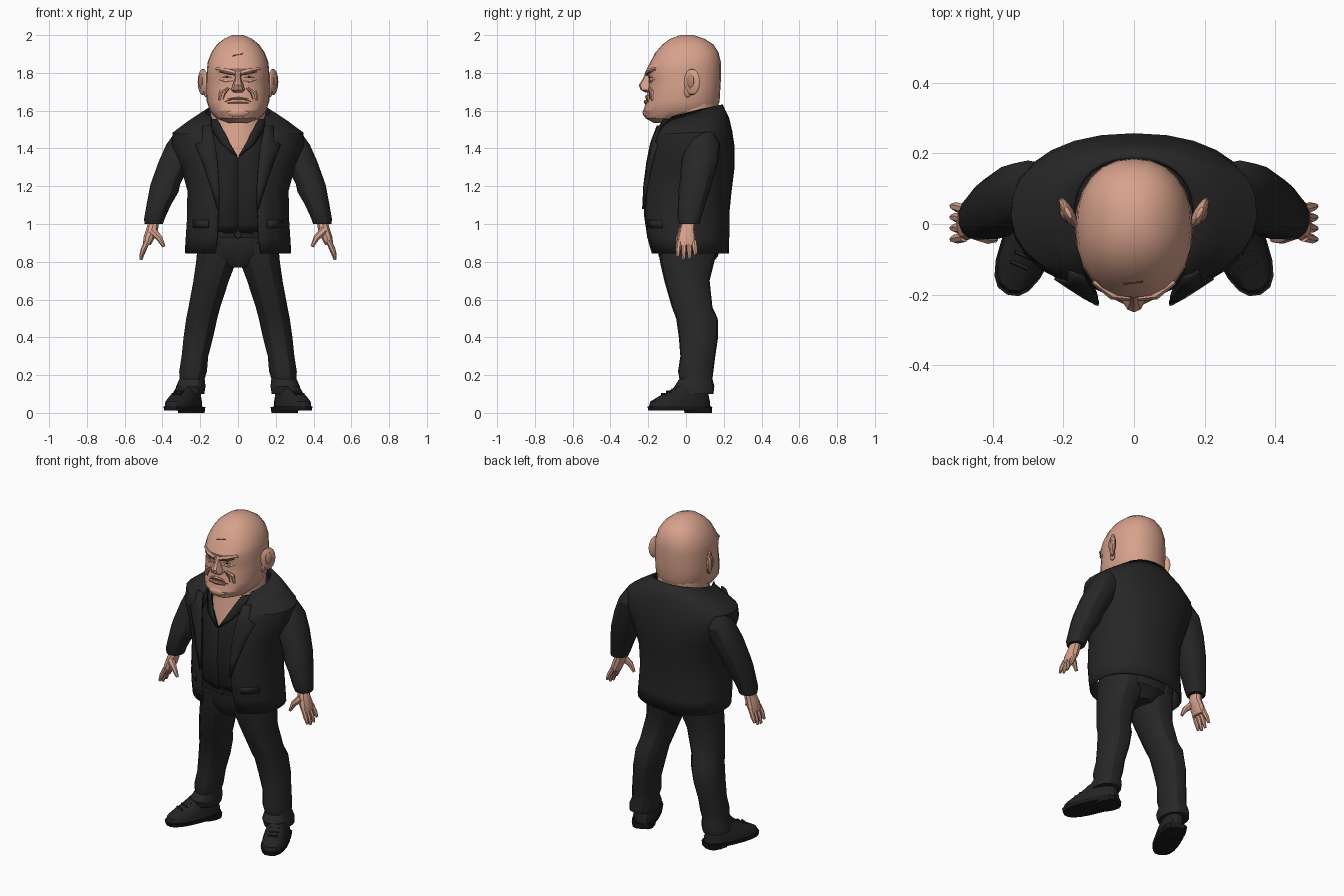
import bpy, bmesh
from math import asin, sin, cos, pi, radians
from mathutils import Vector, Matrix

if "Cube" in bpy.data.objects:
    bpy.data.objects.remove(bpy.data.objects["Cube"])

parts = []


def material(name, *rgb):
    m = bpy.data.materials.new(name)
    m.use_nodes = True
    m.diffuse_color = (*rgb, 1)
    bsdf = m.node_tree.nodes["Principled BSDF"]
    bsdf.inputs["Base Color"].default_value = (*rgb, 1)
    bsdf.inputs["Roughness"].default_value = 0.8
    return m


skin = material("skin", .68, .36, .26)
crease = material("skin crease", .2, .08, .05)
lip = material("lip", .5, .23, .17)
eye_white = material("eye white", .6, .5, .43)
suit = material("suit black", .02, .02, .02)
cloth = material("shirt black", .016, .016, .016)
leather = material("shoe black", .017, .017, .017)
rubber = material("sole black", .01, .01, .01)


def finish(name, bm, mat, thick=0):
    bmesh.ops.recalc_face_normals(bm, faces=bm.faces)
    me = bpy.data.meshes.new(name)
    bm.to_mesh(me)
    bm.free()
    me.materials.append(mat)
    ob = bpy.data.objects.new(name, me)
    bpy.context.collection.objects.link(ob)
    if thick:
        mod = ob.modifiers.new("thickness", "SOLIDIFY")
        mod.thickness, mod.offset = thick, 0
    parts.append(ob)
    return ob


def power(v, e):
    return abs(v) ** e * (1 if v >= 0 else -1)


def bridge(bm, rows, closed):
    for a, b in zip(rows, rows[1:]):
        n = len(a)
        for i in range(n if closed else n - 1):
            j = (i + 1) % n
            bm.faces.new((a[i], a[j], b[j], b[i]))


def loft(name, rings, mat, side=1, n=16, e=.9, open_front=False, thick=0, place=None):
    """Skin rings of (z, front, back, half width, centre x, tilt, front gap)."""
    bm, rows = bmesh.new(), []
    for ring in rings:
        z, front, back, rx, cx, tilt, gap = (tuple(ring) + (0, 0, 0))[:7]
        cy, ry = (front + back) / 2, (back - front) / 2
        start = asin((gap / rx) ** (1 / e)) if open_front else 0
        row = []
        for i in range(n):
            t = start + (2 * pi - 2 * start) * i / (n - 1 if open_front else n)
            p = Vector((cx + rx * power(sin(t), e), cy - ry * power(cos(t), e), z))
            p.z += tilt * (p.y - cy)
            if place:
                p = place @ p
            row.append(bm.verts.new((p.x * side, p.y, p.z)))
        rows.append(row)
    bridge(bm, rows, not open_front)
    if not open_front:
        bm.faces.new(rows[0])
        bm.faces.new(rows[-1])
    return finish(name, bm, mat, thick)


def front_y(rings, x, z, e=.9):
    """Depth of the front surface of a loft."""
    for a, b in zip(rings, rings[1:]):
        if a[0] <= z <= b[0]:
            k = (z - a[0]) / (b[0] - a[0])
            f, bk, rx = (a[i] + (b[i] - a[i]) * k for i in (1, 2, 3))
            u = max(0, 1 - min(1, abs(x) / rx) ** (2 / e))
            return (f + bk) / 2 - (bk - f) / 2 * u ** (e / 2)
    return 0


def limb(name, points, radii, mat, n=7):
    """Tapered tube through a few points."""
    pts, bm, rows = [Vector(p) for p in points], bmesh.new(), []
    for i, p in enumerate(pts):
        d = pts[min(i + 1, len(pts) - 1)] - pts[max(i - 1, 0)]
        q = d.to_track_quat("Z", "Y")
        rows.append([bm.verts.new(p + q @ Vector((cos(a), sin(a), 0)) * radii[i])
                     for a in (2 * pi * k / n for k in range(n))])
    bridge(bm, rows, True)
    bm.faces.new(rows[0])
    bm.faces.new(rows[-1])
    return finish(name, bm, mat)


def blob(name, loc, size, mat, turn=0):
    bm = bmesh.new()
    m = Matrix.Translation(loc) @ Matrix.Rotation(turn, 4, "Z") @ Matrix.Diagonal((*size, 1))
    bmesh.ops.create_uvsphere(bm, u_segments=12, v_segments=8, radius=1, matrix=m)
    return finish(name, bm, mat)


def plate(name, rings, rows, side, mat, lift=.008):
    """Thin strip on a loft's front, from rows of (z, inner x, outer x)."""
    bm, grid = bmesh.new(), []
    for z, a, b in rows:
        xs = (a, (a + b) / 2, b)
        grid.append([bm.verts.new((x * side, front_y(rings, x, z) - lift, z)) for x in xs])
    bridge(bm, grid, False)
    return finish(name, bm, mat, .008)


# Head and neck
head = [(1.535, -.17, .08, .06), (1.56, -.215, .12, .115), (1.6, -.225, .16, .15),
        (1.65, -.212, .178, .166), (1.72, -.2, .182, .168), (1.77, -.198, .185, .166),
        (1.82, -.208, .186, .165), (1.86, -.188, .184, .16), (1.91, -.16, .172, .14),
        (1.95, -.125, .145, .112), (1.98, -.085, .1, .075), (2, -.03, .04, .03)]
loft("head", head, skin, n=24)
loft("neck", [(1.28, -.18, .15, .15), (1.45, -.15, .17, .145), (1.56, -.12, .165, .145),
              (1.68, -.1, .172, .15)], skin)


def face_line(name, pts, radii, mat, lift=0):
    limb(name, [(x, front_y(head, x, z) - lift, z) for x, z in pts], radii, mat, 6)


# Face
loft("nose", [(1.695, -.212, -.16, .024), (1.71, -.24, -.16, .038), (1.735, -.25, -.16, .03),
              (1.77, -.228, -.16, .017), (1.81, -.21, -.16, .02)], skin, n=10)
face_line("mouth_line", [(-.07, 1.648), (-.03, 1.662), (.03, 1.662), (.07, 1.648)],
          (.002, .004, .004, .002), crease)
face_line("lower_lip", [(-.055, 1.642), (0, 1.647), (.055, 1.642)], (.004, .012, .004), lip)
face_line("upper_lip", [(-.055, 1.664), (0, 1.673), (.055, 1.664)], (.003, .01, .003), skin)
blob("chin", (0, -.195, 1.59), (.065, .035, .032), skin)
face_line("forehead_scar", [(-.03, 1.89), (.025, 1.902)], (.003, .003), crease)
for s, tag in ((1, "left"), (-1, "right")):
    face_line(tag + "_brow", [(.014 * s, 1.797), (.06 * s, 1.81), (.115 * s, 1.822)],
              (.014, .016, .008), skin, .002)
    face_line(tag + "_brow_crease", [(.02 * s, 1.79), (.06 * s, 1.798), (.1 * s, 1.806)],
              (.004, .006, .003), crease, .01)
    face_line(tag + "_eye", [(.03 * s, 1.774), (.06 * s, 1.778), (.09 * s, 1.776)],
              (.002, .007, .002), eye_white)
    face_line(tag + "_pupil", [(.053 * s, 1.778), (.065 * s, 1.778)], (.007, .007), crease, .002)
    face_line(tag + "_eye_bag", [(.03 * s, 1.758), (.065 * s, 1.755), (.1 * s, 1.765)],
              (.003, .008, .003), skin)
    face_line(tag + "_cheek_fold", [(.042 * s, 1.722), (.07 * s, 1.69), (.08 * s, 1.66)],
              (.002, .004, .002), crease)
    face_line(tag + "_cheek", [(.055 * s, 1.722), (.09 * s, 1.7), (.1 * s, 1.655)],
              (.006, .013, .006), skin)
    blob(tag + "_ear", (.186 * s, .032, 1.752), (.017, .048, .07), skin, -.5 * s)
    blob(tag + "_ear_lobe", (.168 * s, .01, 1.7), (.014, .02, .03), skin)
    blob(tag + "_ear_hollow", (.194 * s, .026, 1.756), (.014, .024, .04), lip, -.5 * s)

# Shirt with an open neck
shirt = [(.95, -.165, .17, .2, 0, 0, 0), (1.0, -.19, .18, .21, 0, 0, 0),
         (1.15, -.205, .2, .22, 0, 0, 0), (1.35, -.192, .21, .22, 0, 0, .001),
         (1.45, -.17, .19, .18, 0, 0, .058), (1.56, -.14, .175, .162, 0, .1, .115)]
loft("shirt", shirt, cloth, n=21, open_front=True, thick=.006)

# Jacket, open in front
jacket = [(.845, -.19, .22, .275, 0, 0, .12), (.93, -.212, .222, .27, 0, 0, .108),
          (1.05, -.23, .222, .262, 0, 0, .104), (1.18, -.225, .235, .262, 0, 0, .104),
          (1.3, -.21, .25, .295, 0, 0, .112), (1.41, -.188, .25, .342, 0, 0, .13),
          (1.48, -.17, .238, .342, 0, .05, .14), (1.53, -.155, .222, .27, 0, .15, .145),
          (1.59, -.13, .188, .17, 0, .25, .14)]
loft("jacket", jacket, suit, n=25, open_front=True, thick=.014)
for s, tag in ((1, "left"), (-1, "right")):
    plate(tag + "_lapel", jacket, [(1.08, .1, .108), (1.2, .1, .145), (1.32, .108, .185),
                                   (1.42, .12, .225), (1.44, .125, .19), (1.52, .14, .185)], s, suit, .012)
    plate(tag + "_pocket_flap", jacket, [(.98, .155, .235), (1.02, .155, .235)], s, suit)
    plate(tag + "_shirt_collar", shirt, [(1.36, .002, .012), (1.42, .038, .085),
                                         (1.5, .08, .14), (1.555, .11, .158)], s, cloth, .01)

# Hips and belt
loft("hips", [(.77, -.11, .12, .07), (.83, -.145, .17, .2), (.9, -.155, .18, .21),
              (.98, -.16, .175, .2)], suit)
loft("belt", [(.925, -.168, .185, .215), (.965, -.172, .185, .212)], leather)
limb("belt_buckle", [(0, -.165, .945), (0, -.177, .945)], (.025, .022), leather, 4)

for s, tag in ((1, "left"), (-1, "right")):
    # Sleeve
    loft(tag + "_sleeve", [(1, -.035, .072, .05, .447), (1.03, -.045, .08, .056, .442),
                           (1.1, -.043, .1, .066, .42), (1.17, -.043, .125, .08, .393),
                           (1.21, -.034, .135, .08, .385), (1.33, -.025, .17, .088, .334),
                           (1.42, 0, .18, .082, .3), (1.485, .03, .15, .05, .285)],
         suit, s, 14)
    # Hand
    loft(tag + "_palm", [(.89, -.045, .05, .022, .482), (.93, -.045, .052, .032, .47),
                         (.97, -.035, .045, .033, .455), (1.02, -.02, .05, .03, .445)],
         skin, s, 10)
    for i, length in enumerate((.07, .085, .08, .06)):
        y = -.036 + .026 * i
        limb(f"{tag}_finger_{i + 1}",
             [(.48 * s, y, .91), (.502 * s, y * 1.15, .89 - length * .4),
              (.515 * s, y * 1.2, .895 - length)], (.015, .014, .008), skin)
    limb(tag + "_thumb", [(.455 * s, -.02, .965), (.415 * s, -.04, .925), (.392 * s, -.043, .88)],
         (.024, .017, .009), skin)
    # Trouser leg
    loft(tag + "_trouser_leg", [(.1, -.05, .145, .078, .255), (.14, -.062, .15, .08, .25),
                                (.18, -.035, .14, .068, .243), (.22, -.042, .145, .075, .238),
                                (.3, -.03, .155, .072, .228), (.4, -.038, .17, .08, .21),
                                (.5, -.052, .168, .084, .192), (.56, -.075, .14, .086, .178),
                                (.7, -.115, .125, .096, .142), (.8, -.138, .15, .108, .116),
                                (.9, -.15, .17, .105, .11)], suit, s, 14)
    # Shoe, turned outward
    place = Matrix.Translation((.285, -.025, 0)) @ Matrix.Rotation(radians(23), 4, "Z")
    loft(tag + "_shoe_sole", [(.012, -.185, .165, .072), (.035, -.19, .168, .076)],
         rubber, s, 18, .8, place=place)
    loft(tag + "_shoe_heel", [(0, .03, .165, .064), (.03, .02, .167, .07)],
         rubber, s, 12, .7, place=place)
    loft(tag + "_shoe_upper", [(.03, -.184, .164, .072), (.06, -.175, .162, .07),
                               (.085, -.13, .155, .064), (.11, -.075, .15, .058),
                               (.14, -.03, .14, .052)], leather, s, 18, .85, place=place)
    for k in range(3):
        y, z = -.1 + .03 * k, .1 + .012 * k
        ends = [place @ Vector((x, y, z)) for x in (-.028, .028)]
        limb(f"{tag}_shoe_lace_{k + 1}", [(p.x * s, p.y, p.z) for p in ends],
             (.006, .006), leather, 5)

# Smooth shading with sharp folds
bpy.ops.object.select_all(action="DESELECT")
for ob in parts:
    ob.select_set(True)
bpy.context.view_layer.objects.active = parts[0]
bpy.ops.object.shade_smooth_by_angle(angle=radians(28))
